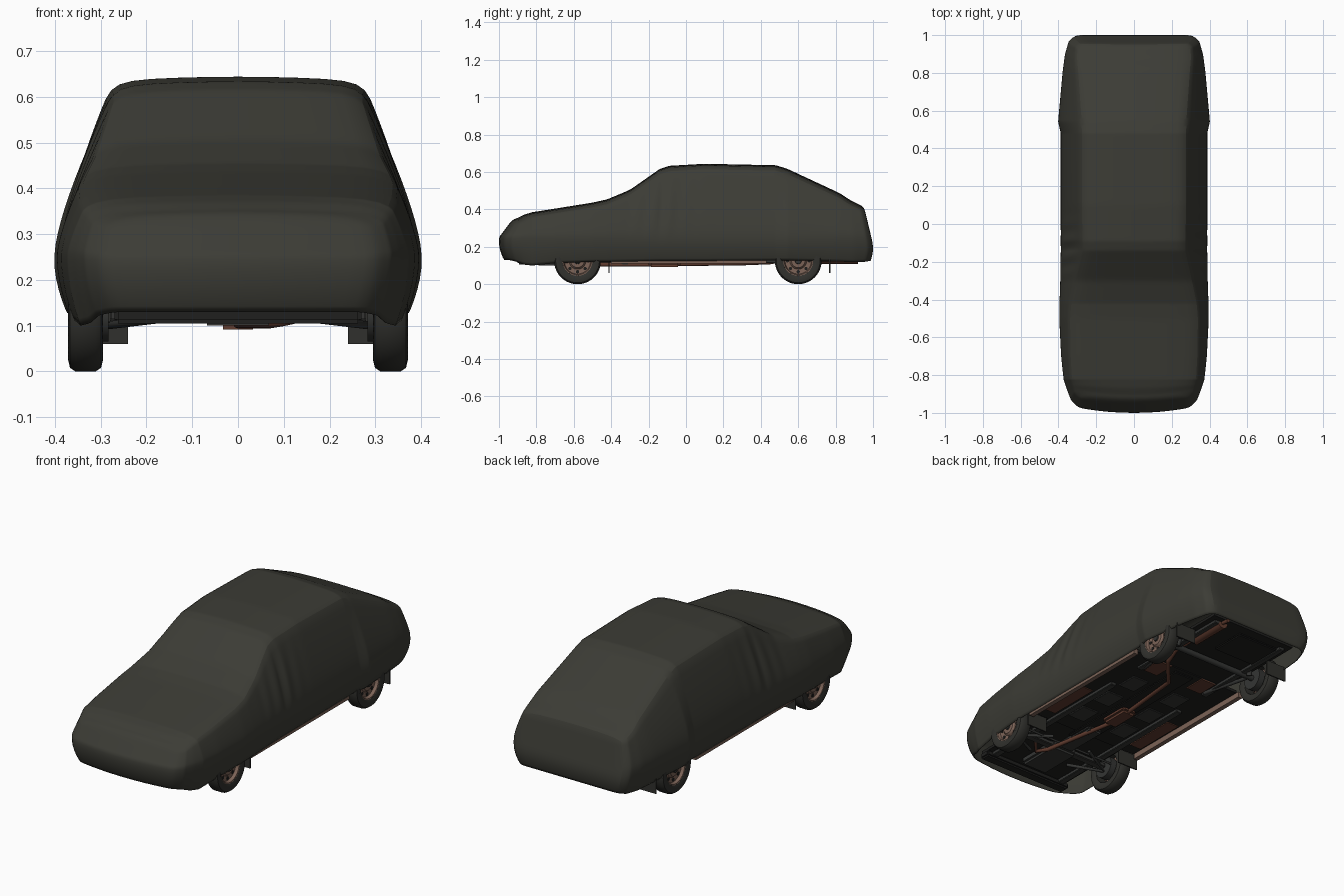
import bpy, bmesh, math
from mathutils import Vector

if "Cube" in bpy.data.objects:
    bpy.data.objects.remove(bpy.data.objects["Cube"])


def material(name, rgb):
    m = bpy.data.materials.new(name)
    m.use_nodes = True
    m.diffuse_color = (*rgb, 1)
    bsdf = m.node_tree.nodes["Principled BSDF"]
    bsdf.inputs["Base Color"].default_value = (*rgb, 1)
    bsdf.inputs["Roughness"].default_value = 0.8
    return m


CLOTH = material("olive cloth", (0.045, 0.045, 0.036))
RUBBER = material("rubber", (0.03, 0.03, 0.026))
DARK = material("dark underbody", (0.014, 0.014, 0.013))
STEEL = material("dark steel", (0.035, 0.036, 0.034))
RUST = material("rust", (0.12, 0.045, 0.028))
RIM = material("rusty rim", (0.2, 0.125, 0.095))


def finish(bm, name, mat, smooth=True):
    bmesh.ops.recalc_face_normals(bm, faces=bm.faces)
    mesh = bpy.data.meshes.new(name)
    bm.to_mesh(mesh)
    bm.free()
    mesh.materials.append(mat)
    ob = bpy.data.objects.new(name, mesh)
    bpy.context.collection.objects.link(ob)
    if smooth:
        bpy.ops.object.select_all(action="DESELECT")
        ob.select_set(True)
        bpy.context.view_layer.objects.active = ob
        bpy.ops.object.shade_smooth_by_angle(angle=math.radians(40))
    return ob


def box(name, lo, hi, mat, bevel=0.0):
    bm = bmesh.new()
    bmesh.ops.create_cube(bm, size=1)
    for v in bm.verts:
        v.co = [(a + b) / 2 + c * (b - a) for a, b, c in zip(lo, hi, v.co)]
    if bevel:
        bmesh.ops.bevel(bm, geom=bm.edges, offset=bevel, segments=2, affect="EDGES")
    return finish(bm, name, mat, False)


def pair(name, lo, hi, mat, bevel=0.0):
    box("left_" + name, lo, hi, mat, bevel)
    box("right_" + name, (-hi[0], lo[1], lo[2]), (-lo[0], hi[1], hi[2]), mat, bevel)


def tube(name, points, radius, mat):
    curve = bpy.data.curves.new(name, "CURVE")
    curve.dimensions = "3D"
    curve.bevel_depth = radius
    curve.bevel_resolution = 3
    curve.use_fill_caps = True
    spline = curve.splines.new("POLY")
    spline.points.add(len(points) - 1)
    for p, co in zip(spline.points, points):
        p.co = (*co, 1)
    curve.materials.append(mat)
    ob = bpy.data.objects.new(name, curve)
    bpy.context.collection.objects.link(ob)


def lathe(name, profile, centre, side, mat, steps=40):
    # profile holds (offset outwards along x, radius)
    bm = bmesh.new()
    rings = []
    for i in range(steps):
        a = math.tau * i / steps
        rings.append([bm.verts.new((centre[0] + side * o, centre[1] + r * math.cos(a),
                                    centre[2] + r * math.sin(a))) for o, r in profile])
    for i, ring in enumerate(rings):
        nxt = rings[(i + 1) % steps]
        for j in range(len(profile) - 1):
            bm.faces.new((ring[j], ring[j + 1], nxt[j + 1], nxt[j]))
    bmesh.ops.remove_doubles(bm, verts=bm.verts, dist=1e-5)
    return finish(bm, name, mat)


# Cover stations: y, top height, roof edge half-width, belt half-width, hem height
STATIONS = [
    (-1, .345, .285, .30, .13), (-.96, .355, .315, .335, .122), (-.9, .372, .325, .354, .105),
    (-.82, .386, .335, .374, .1), (-.7, .405, .342, .387, .112), (-.5, .437, .345, .397, .12),
    (-.42, .455, .338, .396, .12), (-.3, .505, .312, .392, .122), (-.14, .617, .275, .39, .125),
    (-.09, .634, .275, .39, .125), (.1, .645, .28, .39, .125), (.48, .637, .28, .39, .128),
    (.54, .618, .28, .404, .128), (.8, .497, .3, .38, .122), (.9, .45, .307, .367, .118),
    (.97, .425, .305, .348, .12), (1, .412, .29, .318, .125)]
BELT = .25


def clamp(t):
    return max(0.0, min(1.0, t))


def station(y):
    for a, b in zip(STATIONS, STATIONS[1:]):
        if y <= b[0]:
            t = clamp((y - a[0]) / (b[0] - a[0]))
            return [p + (q - p) * t for p, q in zip(a, b)]
    return STATIONS[-1]


def warp(x, y, z):
    # lean the nose and tail, and bow the nose around the corners
    nose, tail = clamp((-y - .82) / .18), clamp((y - .82) / .18)
    out = y + nose * (.075 * clamp((z - .25) / .1) + .04 * clamp((.18 - z) / .07) + .04 * (x / .34) ** 2)
    out -= tail * (.052 * clamp((z - .2) / .22) + .018 * clamp((.17 - z) / .05))
    return Vector((x, out * 1.003, z))


def section(y):
    y, top, edge, belt, hem = station(y)
    pts = [(0, top), (edge * .5, top - .003), (edge * .86, top - .008), (edge, top - .026)]
    shoulder = top - .026
    for t in (.12, .3, .5, .7, .85, 1):
        z = shoulder + (BELT - shoulder) * t
        x = edge + (belt - edge) * (1 - (1 - t) ** 1.4)
        # hanging folds beside the windscreen
        fold = clamp(1 - abs(y + .14) / .22) * math.sin(math.pi * t)
        pts.append((x + .006 * fold * math.sin(y * 70 + 2 * t), z))
    for t in (.4, .8, 1):
        pts.append((belt - .03 * t ** 2, BELT + (hem - BELT) * t))
    return pts


bm = bmesh.new()
ys = sorted({round(-1 + .025 * i, 3) for i in range(81)} | {s[0] for s in STATIONS})
rows = []
for y in ys:
    half = section(y)
    full = [(-x, z) for x, z in half[:0:-1]] + half
    rows.append([bm.verts.new(warp(x, y, z)) for x, z in full])
for a, b in zip(rows, rows[1:]):
    for j in range(len(a) - 1):
        bm.faces.new((a[j], a[j + 1], b[j + 1], b[j]))

# Nose and tail panels continue the top columns down to the hem
for y, ring in ((ys[0], rows[0]), (ys[-1], rows[-1])):
    half = section(y)
    mid = len(half) - 1
    grid = [ring[mid - 3:mid + 4]]
    for j in range(4, len(half)):
        x, z = half[j]
        inner = [bm.verts.new(warp(x * f, y, z)) for f in (-.86, -.5, 0, .5, .86)]
        grid.append([ring[mid - j]] + inner + [ring[mid + j]])
    for a, b in zip(grid, grid[1:]):
        for j in range(6):
            bm.faces.new((a[j], a[j + 1], b[j + 1], b[j]))
cover = finish(bm, "car_cover", CLOTH)
roof = max(cover.data.polygons, key=lambda p: p.center.z)
if roof.normal.z < 0:
    cover.data.flip_normals()
sub = cover.modifiers.new("soften", "SUBSURF")
sub.levels = sub.render_levels = 1
thick = cover.modifiers.new("thickness", "SOLIDIFY")
thick.thickness = .004
thick.offset = -1
for p in cover.data.polygons:
    p.use_smooth = True

# Wheels
R = .125
TYRE = [(-.03, .08), (-.038, .1), (-.034, .117), (-.022, R), (.022, R), (.034, .117),
        (.038, .1), (.03, .08), (.02, .078), (-.03, .08)]
DISC = [(-.028, .081), (.03, .082), (.028, .075), (.012, .07), (.01, .045), (.02, .036), (.022, 0)]
for axle, y in (("front", -.58), ("rear", .6)):
    for label, s in (("left", 1), ("right", -1)):
        tag = f"{axle}_{label}_"
        c = (s * .333, y, R)
        lathe(tag + "tyre", TYRE, c, s, RUBBER)
        lathe(tag + "rim", DISC, c, s, RIM)
        lathe(tag + "hub_cap", [(.018, .018), (.028, .016), (.03, 0)], c, s, STEEL, 16)
        lathe(tag + "brake_drum", [(-.05, 0), (-.05, .06), (-.01, .06)], c, s, STEEL, 24)
        for i in range(8):
            a = math.tau * i / 8
            hole = (c[0], y + .058 * math.cos(a), R + .058 * math.sin(a))
            lathe(f"{tag}rim_hole_{i + 1}", [(.009, .009), (.014, .009), (.014, 0)], hole, s, DARK, 10)
    pair(axle + "_mud_flap", (.24, y + .165, .06), (.362, y + .172, .14), RUBBER)

# Floor, tunnel, sills and rails
box("floor_pan", (-.33, -.4, .135), (.33, .42, .15), DARK)
box("rear_floor", (-.26, .42, .14), (.26, .95, .155), DARK)
box("engine_bay_floor", (-.26, -.9, .14), (.26, -.4, .155), DARK)
box("tunnel", (-.06, -.45, .122), (.06, .4, .136), DARK, .005)
box("front_valance", (-.27, -.9, .105), (.27, -.84, .14), DARK, .008)
box("spare_wheel_well", (-.2, .7, .125), (.05, .9, .142), DARK, .006)
pair("sill", (.335, -.4, .11), (.36, .43, .14), RIM)
pair("chassis_rail", (.2, -.85, .118), (.235, .1, .138), STEEL, .003)
pair("rear_rail", (.2, .3, .122), (.23, .92, .142), STEEL, .003)
pair("floor_rust_patch", (.25, -.33, .13), (.32, -.03, .136), RUST)
pair("rear_rust_patch", (.1, .3, .13), (.19, .42, .136), RUST)
for i in range(3):
    pair(f"floor_rib_{i + 1}", (.085, -.3 + .2 * i, .128), (.185, -.18 + .2 * i, .136), STEEL, .002)

# Engine sump and gearbox
box("engine_sump", (-.08, -.8, .1), (.08, -.55, .145), STEEL, .012)
box("gearbox", (-.045, -.55, .105), (.045, -.3, .14), STEEL, .01)
box("front_crossmember", (-.28, -.6, .112), (.28, -.56, .135), STEEL, .004)

# Suspension and axles
tube("rear_axle", [(-.29, .6, .125), (.29, .6, .125)], .016, STEEL)
for label, s in (("left", 1), ("right", -1)):
    tube(label + "_trailing_arm", [(s * .2, .32, .13), (s * .25, .6, .115)], .01, STEEL)
    tube(label + "_front_arm", [(s * .12, -.5, .12), (s * .29, -.58, .1), (s * .12, -.68, .12)], .009, STEEL)
    tube(label + "_rear_damper", [(s * .24, .63, .11), (s * .22, .66, .2)], .014, STEEL)
tube("steering_rod", [(-.28, -.52, .115), (.28, -.52, .115)], .006, STEEL)

# Exhaust
tube("exhaust_pipe", [(.19, -.56, .13), (.1, -.66, .11), (.07, -.6, .105), (0, -.2, .105), (0, -.03, .108),
                      (.03, .31, .112), (.16, .46, .118), (.18, .56, .15), (.18, .72, .14)], .011, RUST)
box("centre_silencer", (-.045, -.2, .092), (.045, -.03, .128), RUST, .012)
tube("rear_silencer", [(.18, .7, .14), (.18, .92, .14)], .033, RUST)
tube("tail_pipe", [(.18, .9, .14), (.18, .965, .132)], .01, RUST)
